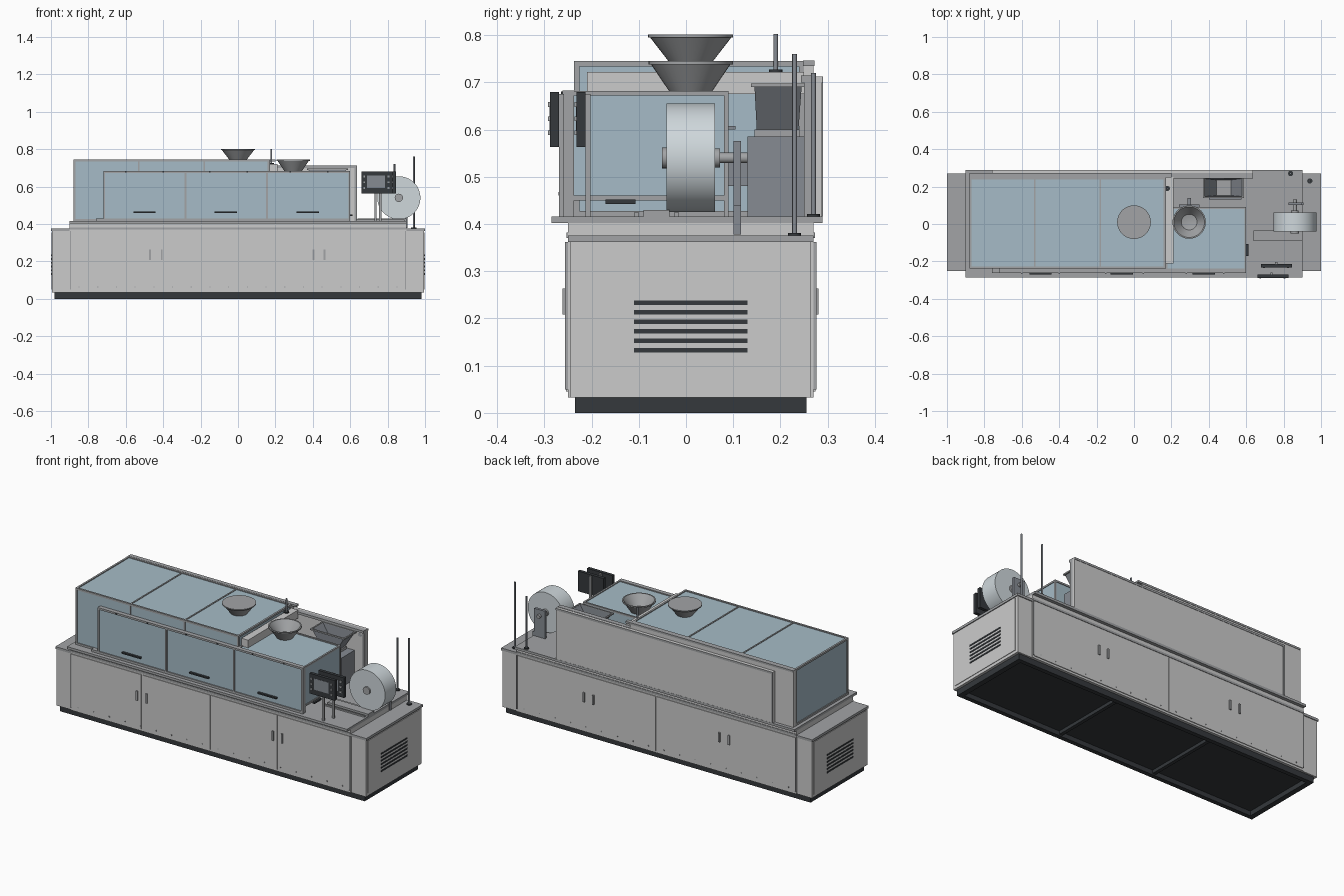
import bpy, bmesh, math
from mathutils import Vector

if "Cube" in bpy.data.objects:
    bpy.data.objects.remove(bpy.data.objects["Cube"])


def mat(name, r, g, b):
    m = bpy.data.materials.new(name)
    m.diffuse_color = (r, g, b, 1)
    m.use_nodes = True
    m.node_tree.nodes["Principled BSDF"].inputs["Base Color"].default_value = m.diffuse_color
    return m


PANEL = mat("light_panel", 0.60, 0.60, 0.59)
STEEL = mat("mid_steel", 0.36, 0.37, 0.38)
BLOCK = mat("blue_grey", 0.24, 0.26, 0.29)
DARK = mat("dark", 0.035, 0.04, 0.045)
GLASS = mat("pale_glass", 0.38, 0.50, 0.57)
FILM = mat("film", 0.62, 0.68, 0.71)


def finish(name, bm, m):
    bmesh.ops.recalc_face_normals(bm, faces=bm.faces)
    me = bpy.data.meshes.new(name)
    bm.to_mesh(me)
    bm.free()
    me.materials.append(m)
    ob = bpy.data.objects.new(name, me)
    bpy.context.collection.objects.link(ob)
    return ob


def smooth(ob):
    bpy.ops.object.select_all(action='DESELECT')
    ob.select_set(True)
    bpy.context.view_layer.objects.active = ob
    bpy.ops.object.shade_smooth_by_angle(angle=math.radians(35))


def boxes(name, dims, m):
    """One object made of boxes, each (x0, x1, y0, y1, z0, z1)."""
    bm = bmesh.new()
    for d in dims:
        vs = bmesh.ops.create_cube(bm, size=1)["verts"]
        for v in vs:
            v.co = Vector([(d[2 * i] + d[2 * i + 1]) / 2 + v.co[i] * (d[2 * i + 1] - d[2 * i]) for i in range(3)])
    return finish(name, bm, m)


def rod(name, p0, p1, r, m, n=24):
    p0, p1 = Vector(p0), Vector(p1)
    bm = bmesh.new()
    bmesh.ops.create_cone(bm, cap_ends=True, segments=n, radius1=r, radius2=r, depth=(p1 - p0).length)
    q = Vector((0, 0, 1)).rotation_difference(p1 - p0)
    for v in bm.verts:
        v.co = q @ v.co + (p0 + p1) / 2
    ob = finish(name, bm, m)
    smooth(ob)
    return ob


def lathe(name, profile, x, y, m, n=40):
    bm = bmesh.new()
    rings = [[bm.verts.new((x + r * math.cos(2 * math.pi * i / n), y + r * math.sin(2 * math.pi * i / n), z))
              for i in range(n)] for r, z in profile]
    for a, b in zip(rings, rings[1:]):
        for i in range(n):
            bm.faces.new((a[i], a[(i + 1) % n], b[(i + 1) % n], b[i]))
    bm.faces.new(rings[0])
    bm.faces.new(rings[-1])
    ob = finish(name, bm, m)
    smooth(ob)


def edge_bars(x0, x1, y0, y1, z0, z1, t):
    """The twelve bars around a box."""
    out = []
    for a in ((y0, y0 + t), (y1 - t, y1)):
        for b in ((z0, z0 + t), (z1 - t, z1)):
            out.append((x0, x1, *a, *b))
    for a in ((x0, x0 + t), (x1 - t, x1)):
        for b in ((z0, z0 + t), (z1 - t, z1)):
            out.append((*a, y0 + t, y1 - t, *b))
        for b in ((y0, y0 + t), (y1 - t, y1)):
            out.append((*a, *b, z0 + t, z1 - t))
    return out


# Plinth: open frame with cross bars, closed above
boxes("plinth", [(-.98, .98, -.235, -.21, 0, .035), (-.98, .98, .23, .255, 0, .035),
                 (-.98, -.95, -.21, .23, 0, .035), (.95, .98, -.21, .23, 0, .035),
                 (-.32, -.30, -.21, .23, .008, .035), (.30, .32, -.21, .23, .008, .035),
                 (-.95, .95, -.21, .23, .027, .035)], DARK)

# Cabinet and end housings
boxes("cabinet", [(-.9, .9, -.25, .27, .033, .402)], PANEL)
for s, side in ((-1, "left"), (1, "right")):
    xs = sorted((s * .9, s * .995))
    boxes(side + "_end_housing", [(*xs, -.245, .265, .033, .362)], PANEL)
    boxes(side + "_end_lid", [(*sorted((s * .9, s)), -.25, .27, .362, .376)], STEEL)
    boxes(side + "_end_panel", [(*sorted((s * .995, s * .998)), -.23, .248, .05, .355)], PANEL)
    boxes(side + "_louvres", [(*sorted((s * .99, s)), -.11, .13, .128 + i * .0202, .137 + i * .0202)
                              for i in range(6)], DARK)

# Cabinet doors, seams, pull handles and bolts on both long sides
for y, s, side in ((-.25, -1, "front"), (.27, 1, "back")):
    seams = (-.895, -.443, 0, .433, .895) if s < 0 else (-.895, 0, .895)
    doors = [(a + .003, b - .003, *sorted((y, y + s * .004)), .045, .362) for a, b in zip(seams, seams[1:])]
    boxes(side + "_doors", doors, PANEL)
    boxes(side + "_band", [(-.9, .9, *sorted((y, y + s * .003)), .37, .382)], STEEL)
    boxes(side + "_corner_strips", [(*sorted((e * .893, e * .899)), *sorted((y, y + s * .006)), .05, .362)
                                    for e in (-1, 1)], STEEL)
    boxes(side + "_door_handles", [(x - .005, x + .005, *sorted((y, y + s * .011)), .208, .263)
                                   for x in (-.47, -.408, .403, .463)], STEEL)
    boxes(side + "_bolts", [(-.85 + i * .1 - .003, -.85 + i * .1 + .003, *sorted((y, y + s * .006)), .06, .066)
                            for i in range(18)], STEEL)

# Deck
boxes("deck", [(-.9, .9, -.285, .289, .402, .416)], STEEL)
boxes("deck_rails", [(.63, .89, -.11, -.10, .416, .424), (.63, .87, -.025, -.015, .416, .424),
                     (.64, .90, -.09, -.035, .416, .430)], STEEL)

# Tall glazed cover
boxes("tall_cover_glass", [(-.875, .165, -.232, .245, .416, .740)], GLASS)
boxes("tall_cover_frame", edge_bars(-.88, .17, -.237, .25, .416, .745, .011)
      + [(x - .004, x + .004, -.236, .25, .738, .7435) for x in (-.53, -.18)]
      + [(x - .004, x + .004, -.236, -.23, .42, .74) for x in (-.53, -.18)], STEEL)

# Low glazed cover with the row of front doors
boxes("low_cover_glass", [(.17, .596, -.245, .086, .455, .677)], GLASS)
boxes("low_cover_frame", edge_bars(.17, .6, -.25, .09, .45, .682, .010)
      + [(.59, .6, -.25, -.24, .416, .45), (.59, .6, .08, .09, .416, .45)], STEEL)
boxes("front_door_glass", [(-.715, .595, -.256, -.237, .428, .675)], GLASS)
boxes("front_door_frame", [(-.72, .6, -.262, -.237, .672, .683), (-.76, .6, -.262, -.237, .416, .429)]
      + [(x - .005, x + .005, -.262, -.237, .425, .675) for x in (-.715, -.28, .156, .595)], STEEL)
boxes("front_door_pulls", [(x - .06, x + .06, -.270, -.255, .460, .468) for x in (-.5, -.065, .373)], DARK)
boxes("end_door_pull", [(.598, .612, -.17, -.107, .442, .452)], DARK)
boxes("door_bolts", [(x - .004, x + .004, -.265, -.26, .675, .681) for x in (-.6, -.4, -.15, .05, .28, .48)], DARK)

# Step between the covers and the rear wall
boxes("step_block", [(.17, .212, -.21, .25, .675, .722)], PANEL)
boxes("rear_panel", [(-.76, .636, .270, .288, .416, .712)], PANEL)
boxes("rear_inner_wall", [(-.88, .17, .25, .27, .416, .742), (.17, .630, .252, .27, .416, .70)], PANEL)
boxes("rear_wall_rails", [(.17, .636, .244, .272, .700, .714), (.622, .636, .25, .272, .416, .70),
                          (-.76, .636, .286, .290, .700, .712), (-.76, -.75, .286, .290, .416, .70),
                          (-.88, .20, .248, .272, .735, .746)], STEEL)
boxes("rear_hinge", [(.60, .63, .252, .268, .672, .692)], BLOCK)

# Round hoppers: the first is lidded, the second open
lathe("left_hopper", [(.045, .742), (.086, .795), (.09, .795), (.09, .801)], 0, .01, STEEL)
lathe("right_hopper", [(.045, .68), (.084, .738), (.089, .738), (.089, .745), (.082, .745),
                       (.042, .69), (.02, .685)], .295, .01, STEEL)

# Feeder block with a wedge-shaped tray
boxes("feeder_block", [(.40, .575, .13, .25, .416, .585)], BLOCK)
boxes("feeder_neck", [(.43, .53, .145, .24, .585, .60)], STEEL)
bm = bmesh.new()
loops = [[bm.verts.new(p) for p in ((a, c, z), (b, c, z), (b, d, z), (a, d, z))]
         for a, b, c, d, z in ((.44, .52, .15, .238, .597), (.375, .58, .145, .245, .692))]
bm.faces.new(loops[0])
for i in range(4):
    bm.faces.new((loops[0][i], loops[0][(i + 1) % 4], loops[1][(i + 1) % 4], loops[1][i]))
tray = finish("feeder_tray", bm, BLOCK)
tray.modifiers.new("wall", 'SOLIDIFY').thickness = .004
boxes("tray_rim", [(.368, .587, .138, .146, .69, .698), (.368, .587, .244, .252, .69, .698),
                   (.368, .376, .146, .244, .69, .698), (.579, .587, .146, .244, .69, .698)], STEEL)
boxes("small_bracket", [(.24, .35, .09, .105, .60, .607), (.285, .305, .09, .14, .48, .53)], BLOCK)

# Film reel on its bearing plate
rod("film_reel", (.86, -.041, .54), (.86, .061, .54), .115, FILM, 64)
rod("reel_hub", (.86, -.051, .54), (.86, -.04, .54), .022, STEEL)
rod("reel_axle", (.86, .06, .54), (.86, .130, .54), .011, STEEL)
rod("reel_collar", (.86, .06, .54), (.86, .072, .54), .020, STEEL)
boxes("reel_plate", [(.825, .895, .101, .116, .416, .576)], BLOCK)
boxes("reel_plate_foot", [(.89, .905, .101, .116, .378, .44)], BLOCK)

# Two control screens on posts
for name, x0, y0, px, z0 in (("front", .66, -.288, .735, .563), ("rear", .68, -.232, .760, .563)):
    boxes(name + "_screen", [(x0, x0 + .165, y0, y0 + .019, z0, z0 + .117)], DARK)
    boxes(name + "_screen_face", [(x0 + .03, x0 + .125, y0 - .001, y0, z0 + .03, z0 + .095)], BLOCK)
    boxes(name + "_screen_buttons", [(x0 + .138, x0 + .150, y0 - .004, y0, z0 + .025 + i * .03, z0 + .035 + i * .03)
                                     for i in range(3)] +
          [(x0 + .01, x0 + .02, y0 - .004, y0, z0 + .025 + i * .03, z0 + .035 + i * .03) for i in range(3)], STEEL)
    boxes(name + "_screen_post", [(px - .006, px + .006, y0 + .019, y0 + .030, .416, .675)], STEEL)

# Signal posts with foot discs
for name, x, y, z0, z1 in (("end_post", .94, .230, .376, .76), ("deck_post", .837, .270, .416, .72),
                           ("step_post", .178, .190, .722, .802)):
    rod(name, (x, y, z0), (x, y, z1), .005, BLOCK, 16)
    rod(name + "_foot", (x, y, z0), (x, y, z0 + .005), .014, DARK)
